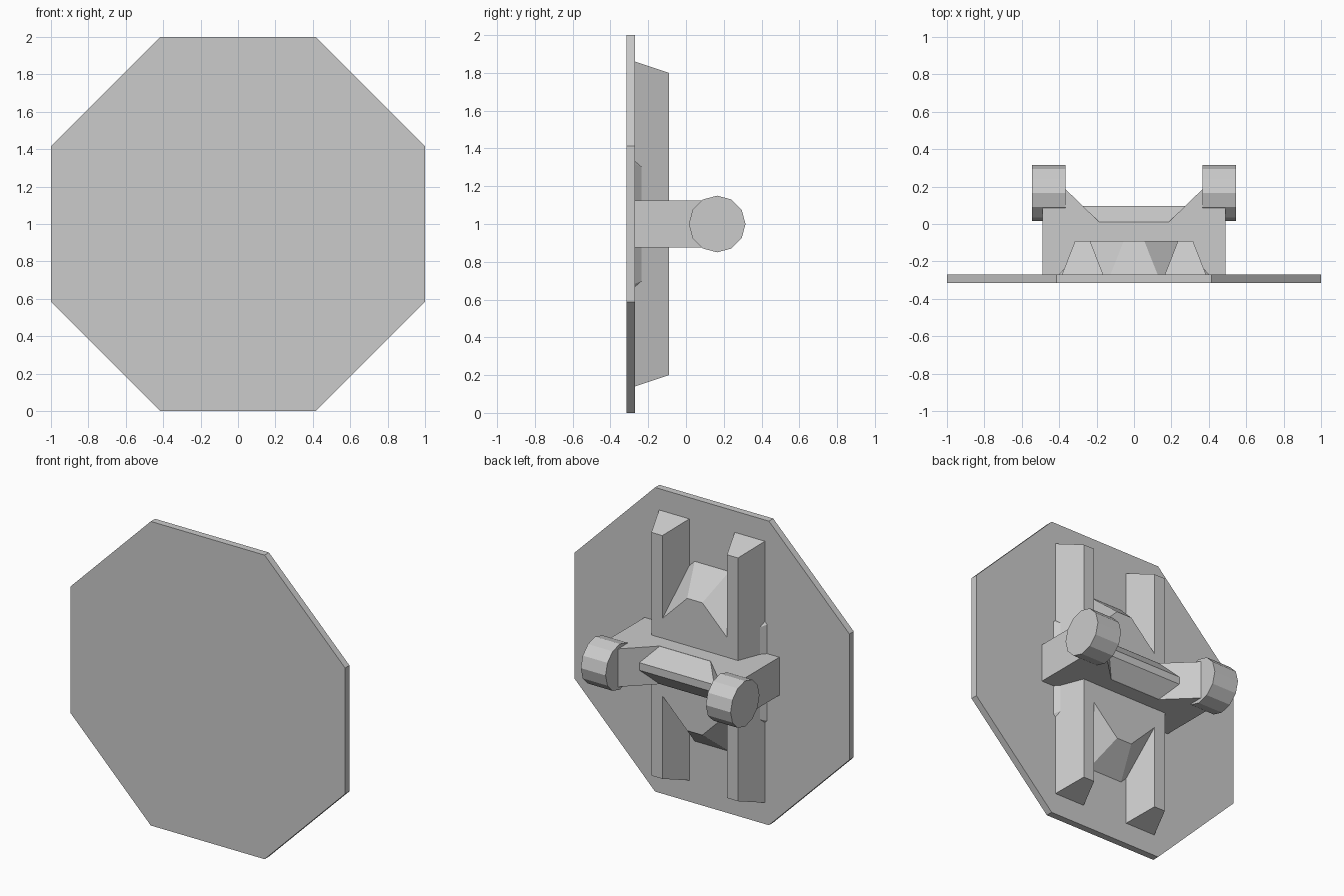
import bpy, bmesh, math
from mathutils import Vector

if "Cube" in bpy.data.objects:
    bpy.data.objects.remove(bpy.data.objects["Cube"])


def loft(name, ring_a, ring_b):
    """Solid between two matching rings of points, closed with flat caps."""
    bm = bmesh.new()
    a = [bm.verts.new(p) for p in ring_a]
    b = [bm.verts.new(p) for p in ring_b]
    n = len(a)
    for i in range(n):
        j = (i + 1) % n
        bm.faces.new((a[i], a[j], b[j], b[i]))
    bm.faces.new(a)
    bm.faces.new(b)
    bmesh.ops.recalc_face_normals(bm, faces=bm.faces)
    me = bpy.data.meshes.new(name)
    bm.to_mesh(me)
    bm.free()
    ob = bpy.data.objects.new(name, me)
    bpy.context.collection.objects.link(ob)
    return ob


def xz(points, y):
    return [Vector((x, y, 1 + h)) for x, h in points]


def octagon(w, h, cut):
    """Octagon of half width w, half height h, corners cut where |x|+|z| = cut."""
    q = [(w, cut - w), (cut - h, h)]
    return (q + [(-x, z) for x, z in reversed(q)]
            + [(-x, -z) for x, z in q] + [(x, -z) for x, z in reversed(q)])


def rect(x0, x1, h):
    return [(x0, -h), (x1, -h), (x1, h), (x0, h)]


BACK = -0.27   # rear face of the plate
RIB = -0.09    # rear face of the ribs

# Octagonal face plate
plate = octagon(1, 1, math.sqrt(2))
loft("face_plate", xz(plate, -0.315), xz(plate, BACK))

# Raised octagonal hub between the ribs
loft("hub", xz(octagon(0.41, 0.60, 0.73), BACK - 0.01),
     xz(octagon(0.245, 0.435, 0.49), RIB - 0.001))

# Tapered vertical ribs and end rollers on both sides
for side, s in (("left", -1), ("right", 1)):
    loft(side + "_rib", xz(rect(s * 0.165, s * 0.385, 0.86), BACK),
         xz(rect(s * 0.235, s * 0.315, 0.80), RIB))
    circle = [(0.165 + 0.15 * math.cos(k * math.pi / 6),
               1 + 0.15 * math.sin(k * math.pi / 6)) for k in range(12)]
    loft(side + "_grip_end", [(s * 0.365, y, z) for y, z in circle],
         [(s * 0.545, y, z) for y, z in circle])

# Crossbar with notched rear
half = [(0.49, BACK), (0.49, 0.10), (0.45, 0.185), (0.365, 0.185), (0.185, 0.01)]
outline = half + [(-x, y) for x, y in reversed(half)]
loft("crossbar", [(x, y, 0.875) for x, y in outline],
     [(x, y, 1.125) for x, y in outline])

# Bevelled bar set in the notch
section = [(0.0, -0.124), (0.01, -0.124), (0.095, -0.025),
           (0.095, 0.025), (0.01, 0.124), (0.0, 0.124)]
loft("notch_bar", [(-0.30, y, 1 + h) for y, h in section],
     [(0.30, y, 1 + h) for y, h in section])
